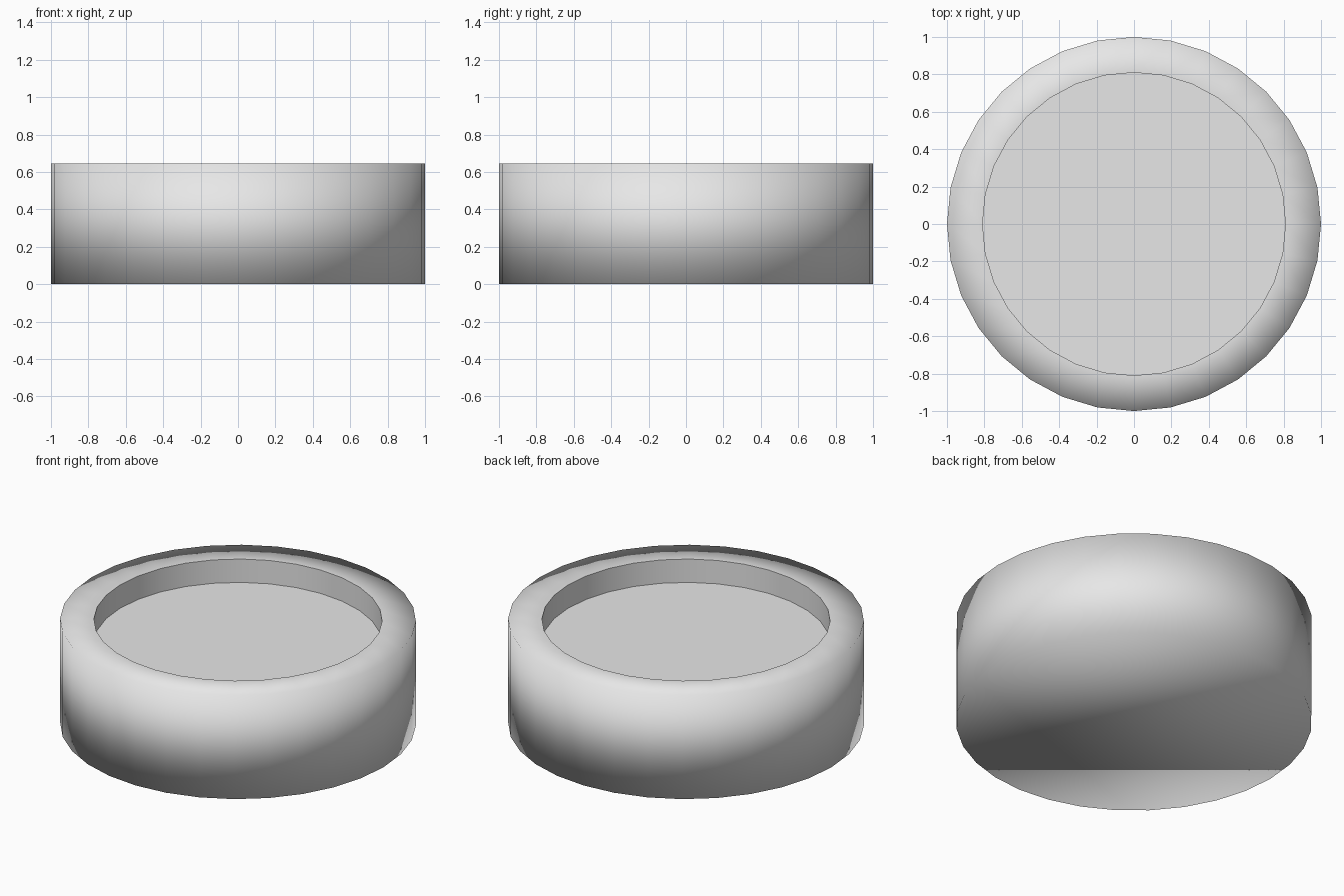
import bpy
import bmesh
import math

cube = bpy.data.objects.get("Cube")
if cube:
    bpy.data.objects.remove(cube, do_unlink=True)

SIDES = 32
OUTER, INNER = 1.0, 0.81
HEIGHT, FLOOR = 0.645, 0.50

grey = bpy.data.materials.new("light_grey")
grey.use_nodes = True
grey.diffuse_color = (0.8, 0.8, 0.8, 1)
grey.node_tree.nodes["Principled BSDF"].inputs["Base Color"].default_value = grey.diffuse_color


def ring(bm, radius, z):
    """Circle of vertices with one on the +x axis."""
    angles = [2 * math.pi * i / SIDES for i in range(SIDES)]
    return [bm.verts.new((radius * math.cos(a), radius * math.sin(a), z)) for a in angles]


def bridge(bm, a, b):
    for i in range(SIDES):
        j = (i + 1) % SIDES
        bm.faces.new((a[i], a[j], b[j], b[i]))


bm = bmesh.new()

# Base, outer wall, top rim, recess wall and recess floor
loops = [ring(bm, r, z) for r, z in
         ((OUTER, 0), (OUTER, HEIGHT), (INNER, HEIGHT), (INNER, FLOOR))]
for lower, upper in zip(loops, loops[1:]):
    bridge(bm, lower, upper)
bm.faces.new(loops[0][::-1])
bm.faces.new(loops[-1])
bmesh.ops.recalc_face_normals(bm, faces=bm.faces)

# Soft shading all over, with crisp edges only around the recess
for face in bm.faces:
    face.smooth = True
for loop in loops[2:]:
    for i in range(SIDES):
        bm.edges.get((loop[i], loop[(i + 1) % SIDES])).smooth = False

mesh = bpy.data.meshes.new("recessed_disc")
bm.to_mesh(mesh)
bm.free()
mesh.materials.append(grey)
disc = bpy.data.objects.new("recessed_disc", mesh)
bpy.context.collection.objects.link(disc)
